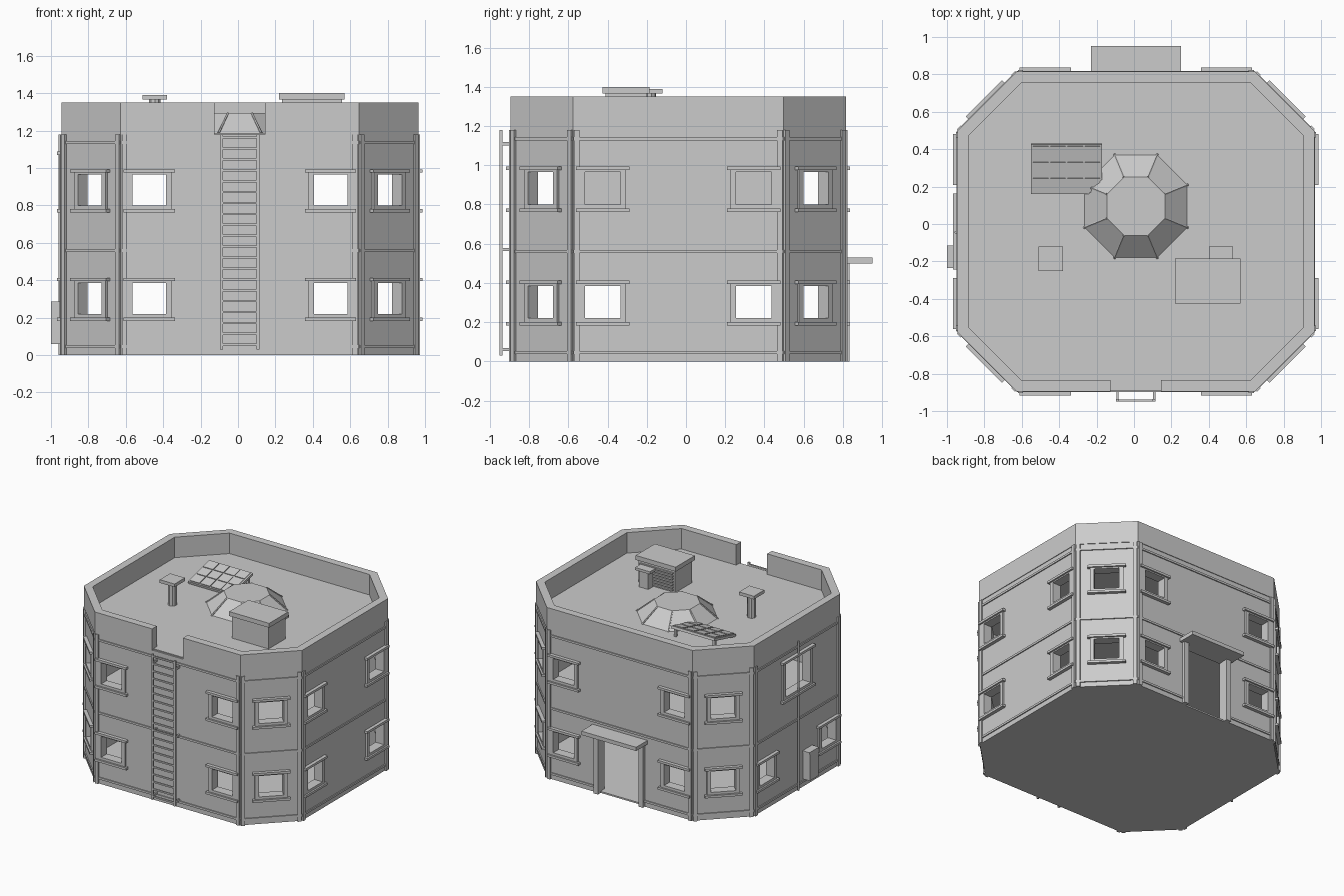
import bpy, bmesh, math
from mathutils import Matrix, Vector

cube = bpy.data.objects.get("Cube")
if cube:
    bpy.data.objects.remove(cube)

grey = bpy.data.materials.new("concrete grey")
grey.use_nodes = True
COLOUR = (0.6, 0.6, 0.6, 1)
grey.diffuse_color = COLOUR
grey.node_tree.nodes["Principled BSDF"].inputs["Base Color"].default_value = COLOUR

CX, CY = 0.01, -0.04
W, H, CUT = 0.95, 0.85, 0.315
ROOF = 1.18


def finish(name, bm):
    bmesh.ops.recalc_face_normals(bm, faces=bm.faces)
    mesh = bpy.data.meshes.new(name)
    bm.to_mesh(mesh)
    bm.free()
    mesh.materials.append(grey)
    ob = bpy.data.objects.new(name, mesh)
    bpy.context.collection.objects.link(ob)
    return ob


def octagon(grow=0.0):
    w, h, c = W + grow, H + grow, CUT + grow * 0.59
    pts = [(c - w, -h), (w - c, -h), (w, c - h), (w, h - c),
           (w - c, h), (c - w, h), (-w, h - c), (-w, c - h)]
    return [Vector((x + CX, y + CY, 0)) for x, y in pts]


def sides(grow=0.0):
    """Middle, tangent, outward normal and length; 0 is front, then anticlockwise."""
    pts = octagon(grow)
    for p, q in zip(pts, pts[1:] + pts[:1]):
        t = (q - p).normalized()
        yield (p + q) / 2, t, Vector((t.y, -t.x, 0)), (q - p).length


def box(bm, lo, hi, frame=Matrix()):
    lo, hi = Vector(lo), Vector(hi)
    m = Matrix.Translation((lo + hi) / 2) @ Matrix.Diagonal((*(hi - lo), 1))
    bmesh.ops.create_cube(bm, size=1, matrix=frame @ m)


def side_frame(side):
    mid, t, n, _ = side
    return Matrix(((t.x, n.x, 0, mid.x), (t.y, n.y, 0, mid.y), (0, 0, 1, 0), (0, 0, 0, 1)))


def rod(bm, p, q, r, sides_n=6):
    p, q = Vector(p), Vector(q)
    m = Matrix.Translation((p + q) / 2) @ (q - p).to_track_quat('Z', 'Y').to_matrix().to_4x4()
    bmesh.ops.create_cone(bm, cap_ends=True, segments=sides_n, radius1=r, radius2=r,
                          depth=(q - p).length, matrix=m)


def shell(name, grow, levels, holes, thickness):
    """Ring of wall panels with openings left out, thickened inwards."""
    bm = bmesh.new()
    for i, (mid, t, n, length) in enumerate(sides(grow)):
        cuts = {-length / 2, length / 2}
        for u0, u1, _, _ in holes[i]:
            cuts |= {u0, u1}
        us = sorted(cuts)
        for a, b in zip(us, us[1:]):
            for z0, z1 in zip(levels, levels[1:]):
                u, z = (a + b) / 2, (z0 + z1) / 2
                if any(h[0] < u < h[1] and h[2] < z < h[3] for h in holes[i]):
                    continue
                corners = ((a, z0), (b, z0), (b, z1), (a, z1))
                bm.faces.new([bm.verts.new(mid + t * s + Vector((0, 0, e))) for s, e in corners])
    bmesh.ops.remove_doubles(bm, verts=bm.verts, dist=0.0005)
    ob = finish(name, bm)
    mod = ob.modifiers.new("thickness", 'SOLIDIFY')
    mod.thickness, mod.offset, mod.use_even_offset = thickness, -1, True
    return ob


def slab(name, z0, z1, grow):
    bm = bmesh.new()
    face = bm.faces.new([bm.verts.new(p + Vector((0, 0, z0))) for p in octagon(grow)])
    up = bmesh.ops.extrude_face_region(bm, geom=[face])["geom"]
    bmesh.ops.translate(bm, vec=(0, 0, z1 - z0), verts=[g for g in up if isinstance(g, bmesh.types.BMVert)])
    finish(name, bm)


# Window openings per side: u range, z range
STOREYS = ((0.22, 0.385), (0.80, 0.965))
windows = []
for i in range(8):
    centres = (0,) if i % 2 else ((-0.485, 0.485) if i in (0, 4) else (-0.385, 0.385))
    storeys = STOREYS[:1] if i == 6 else STOREYS
    windows.append([(c - 0.09, c + 0.09, *s) for c in centres for s in storeys])
windows[6].append((-0.155, 0.155, 0.80, 1.06))
openings = [list(w) for w in windows]
openings[4].append((-0.18, 0.18, 0, 0.5))

# Walls, parapet and floors
shell("walls", 0, [0, 0.22, 0.385, 0.5, 0.80, 0.965, 1.06, ROOF], openings, 0.06)
notch = [[(-0.135, 0.135, ROOF, 1.35)]] + [[] for _ in range(7)]
shell("parapet", 0.005, [ROOF, 1.35], notch, 0.06)
slab("ground_floor", 0, 0.012, -0.01)
slab("upper_floor", 0.545, 0.575, -0.03)
slab("roof", 1.15, ROOF + 0.008, -0.01)

# Trim on every side
frames, ledges, posts, bands = (bmesh.new() for _ in range(4))
for i, side in enumerate(sides()):
    m, half = side_frame(side), side[3] / 2
    for u0, u1, z0, z1 in windows[i]:
        for a, b in ((u0 - 0.03, u0), (u1, u1 + 0.03)):
            box(frames, (a, -0.03, z0 - 0.02), (b, 0.014, z1 + 0.012), m)
        for a, b in ((z0 - 0.022, z0), (z1, z1 + 0.012)):
            box(frames, (u0, -0.03, a), (u1, 0.014, b), m)
        for a, b in ((z0 - 0.038, z0 - 0.02), (z1 + 0.01, z1 + 0.028)):
            box(ledges, (u0 - 0.047, 0, a), (u1 + 0.047, 0.027, b), m)
    for s in (-1, 1):
        u = s * (half - 0.018)
        box(posts, (u - 0.014, -0.01, 0), (u + 0.014, 0.013, ROOF), m)
    for z in (0.045, 0.56, 1.135):
        spans = ((-half, -0.2), (0.2, half)) if i == 4 and z < 0.5 else ((-half, half),)
        for a, b in spans:
            box(bands, (a, -0.01, z - 0.008), (b, 0.008, z + 0.008), m)
finish("window_frames", frames)
finish("window_ledges", ledges)
finish("corner_posts", posts)
finish("wall_bands", bands)

# Doorway at the back
back = side_frame(list(sides())[4])
bm = bmesh.new()
for s in (-1, 1):
    box(bm, (s * 0.197 - 0.02, -0.03, 0), (s * 0.197 + 0.02, 0.025, 0.5), back)
finish("door_jambs", bm)
bm = bmesh.new()
box(bm, (-0.24, -0.01, 0.5), (0.24, 0.142, 0.53), back)
finish("door_canopy", bm)

# Meter box and cable pipe on the left-hand wall
bm = bmesh.new()
box(bm, (-1.0, -0.23, 0.06), (-0.93, -0.12, 0.27))
box(bm, (-1.0, -0.235, 0.27), (-0.93, -0.115, 0.285))
finish("meter_box", bm)
bm = bmesh.new()
rod(bm, (-0.952, -0.045, 0), (-0.952, -0.045, ROOF), 0.008)
finish("wall_pipe", bm)

# Ladder at the front
bm = bmesh.new()
for s in (-1, 1):
    x = CX + s * 0.098
    box(bm, (x - 0.008, -0.95, 0.03), (x + 0.008, -0.935, ROOF))
    for z in (0.06, 0.57, 1.11):
        box(bm, (x - 0.006, -0.945, z - 0.008), (x + 0.006, -0.885, z + 0.008))
for k in range(20):
    z = 0.055 + k * 0.0583
    box(bm, (CX - 0.098, -0.948, z - 0.006), (CX + 0.098, -0.937, z + 0.006))
finish("ladder", bm)

# Skylight with ribs along its hips
SKY = Vector((CX, 0.095, 0))
LOW, HIGH = 1.185, 1.295
turn = math.pi / 8
bm = bmesh.new()
bmesh.ops.create_cone(bm, cap_ends=True, segments=8, radius1=0.3, radius2=0.168, depth=HIGH - LOW,
                      matrix=Matrix.Translation(SKY + Vector((0, 0, (LOW + HIGH) / 2))) @ Matrix.Rotation(turn, 4, 'Z'))
finish("skylight", bm)
bm = bmesh.new()
for k in range(8):
    d = Vector((math.cos(turn + k * 2 * turn), math.sin(turn + k * 2 * turn), 0))
    rod(bm, SKY + d * 0.3 + Vector((0, 0, LOW)), SKY + d * 0.168 + Vector((0, 0, HIGH - 0.003)), 0.007)
finish("skylight_ribs", bm)

# Tilted solar panel with raised cells
m = Matrix.Translation((-0.36, 0.295, 1.235)) @ Matrix.Rotation(math.radians(14), 4, 'X')
bm = bmesh.new()
box(bm, (-0.19, -0.137, -0.012), (0.19, 0.137, 0.008), m)
for c in range(4):
    for r in range(3):
        x, y = -0.138 + c * 0.092, -0.088 + r * 0.088
        box(bm, (x - 0.041, y - 0.039, 0), (x + 0.041, y + 0.039, 0.014), m)
for x in (-0.53, -0.19):
    box(bm, (x - 0.01, 0.39, ROOF), (x + 0.01, 0.41, 1.25))
finish("solar_panel", bm)

# Cooling unit with louvres and a duct behind it
bm = bmesh.new()
box(bm, (0.235, -0.41, ROOF), (0.555, -0.2, 1.365))
box(bm, (0.22, -0.425, 1.365), (0.57, -0.185, 1.4))
for k in range(7):
    box(bm, (0.25, -0.21, 1.2 + k * 0.022), (0.54, -0.188, 1.212 + k * 0.022))
finish("cooling_unit", bm)
bm = bmesh.new()
box(bm, (0.425, -0.195, ROOF), (0.505, -0.135, 1.32))
box(bm, (0.4, -0.195, 1.32), (0.53, -0.12, 1.34))
finish("cooling_duct", bm)

# Vent stack
bm = bmesh.new()
rod(bm, (-0.445, -0.185, ROOF), (-0.445, -0.185, 1.37), 0.033, 10)
box(bm, (-0.51, -0.25, 1.365), (-0.38, -0.12, 1.39))
finish("vent_stack", bm)
